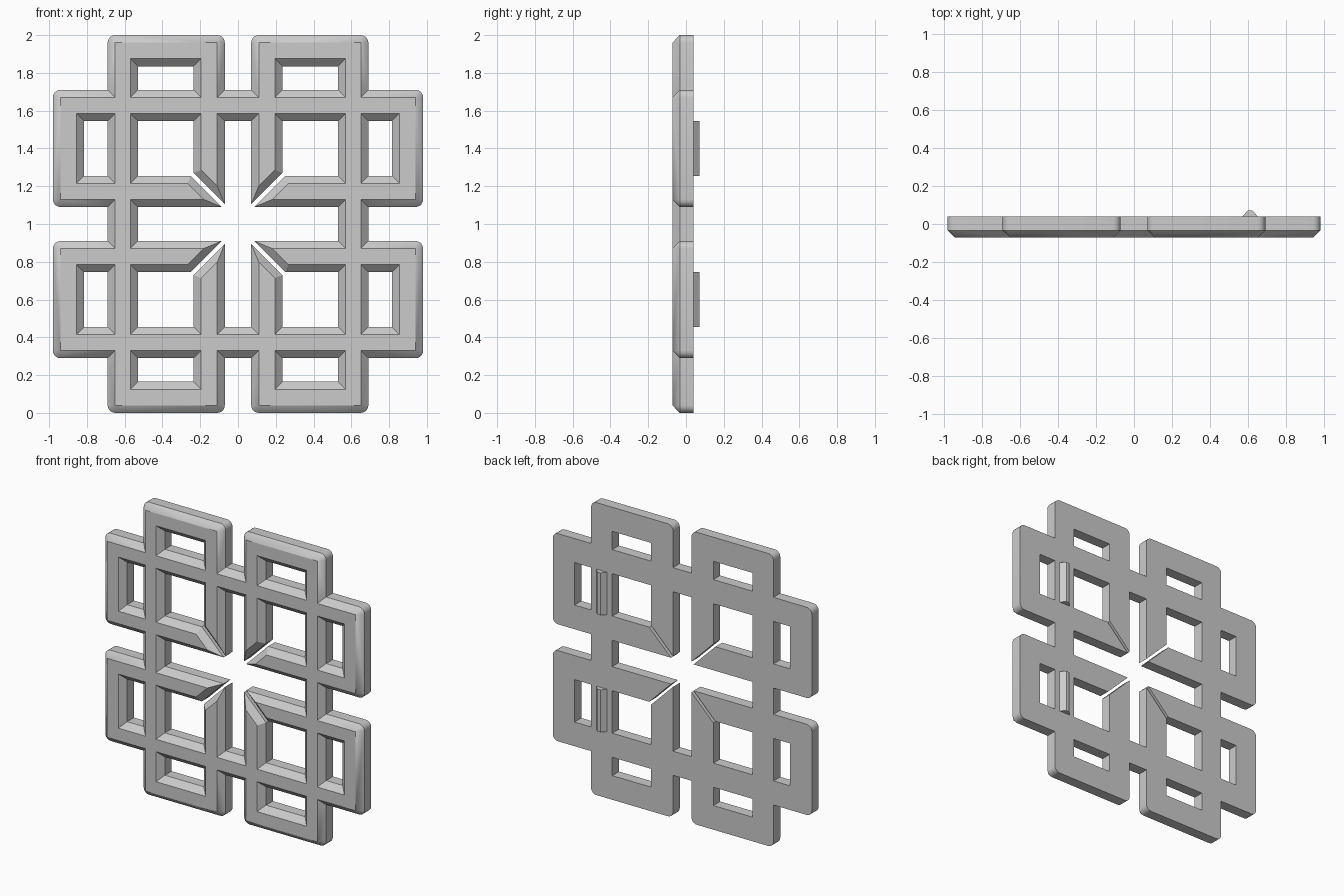
import bpy, bmesh, math
from mathutils import Vector

cube = bpy.data.objects.get("Cube")
if cube:
    bpy.data.objects.remove(cube, do_unlink=True)

FRONT, SHOULDER, BACK, RIB_TOP = -0.072, -0.033, 0.04, 0.072
BEVEL = 0.04

grey = bpy.data.materials.new("stone grey")
grey.use_nodes = True
grey.diffuse_color = (0.6, 0.6, 0.6, 1)
grey.node_tree.nodes["Principled BSDF"].inputs["Base Color"].default_value = (0.6, 0.6, 0.6, 1)


def on_seam(a, b):
    """True for an edge lying on a mirror plane."""
    return (a.x == 0 and b.x == 0) or (a.y == 0 and b.y == 0)


def inset(points, dist):
    """Mitred inset of a closed clockwise outline; seam edges stay put."""
    result = []
    n = len(points)
    for i, p in enumerate(points):
        prev, nxt = points[i - 1], points[(i + 1) % n]
        d1, d2 = (p - prev).normalized(), (nxt - p).normalized()
        n1, n2 = Vector((d1.y, -d1.x)), Vector((d2.y, -d2.x))
        a = 0 if on_seam(prev, p) else dist
        b = 0 if on_seam(p, nxt) else dist
        det = n1.x * n2.y - n1.y * n2.x
        result.append(p + Vector((a * n2.y - b * n1.y, b * n1.x - a * n2.x)) / det)
    return result


def corner(points, i, radius, steps=5):
    """Points of a rounded corner."""
    p = points[i]
    u = (points[i - 1] - p).normalized() * radius
    v = (points[(i + 1) % len(points)] - p).normalized() * radius
    angles = [math.pi / 2 * k / steps for k in range(steps + 1)]
    return [p + u * (1 - math.sin(t)) + v * (1 - math.cos(t)) for t in angles]


def add_walls(bm, outline, rounded=()):
    """Straight wall plus front chamfer; returns the front and back rim edges."""
    pts = [Vector(p) for p in outline]
    n = len(pts)
    front = [bm.verts.new((p.x, FRONT, p.y)) for p in inset(pts, BEVEL)]
    ring = []
    for i, p in enumerate(pts):
        ring += [(q, i) for q in (corner(pts, i, BEVEL) if i in rounded else [p])]
    mid = [bm.verts.new((q.x, SHOULDER, q.y)) for q, i in ring]
    back = [bm.verts.new((q.x, BACK, q.y)) for q, i in ring]
    for k in range(len(ring)):
        j = (k + 1) % len(ring)
        i0, i1 = ring[k][1], ring[j][1]
        if on_seam(pts[i0], pts[i1]):
            continue
        bm.faces.new((mid[k], mid[j], back[j], back[k]))
        if i0 == i1:
            bm.faces.new((front[i0], mid[j], mid[k]))
        else:
            bm.faces.new((front[i0], front[i1], mid[j], mid[k]))

    def rim(verts):
        m = len(verts)
        return [bm.edges.get((verts[i], verts[(i + 1) % m]))
                or bm.edges.new((verts[i], verts[(i + 1) % m])) for i in range(m)]
    return rim(front), rim(back)


def make_object(name, bm):
    mesh = bpy.data.meshes.new(name)
    bm.to_mesh(mesh)
    bm.free()
    mesh.materials.append(grey)
    obj = bpy.data.objects.new(name, mesh)
    bpy.context.collection.objects.link(obj)
    obj.location.z = 1
    return obj


# Bar limits in one quarter, measured from the centre
X0, X1, X2, X3, X4, X5 = 0.07, 0.235, 0.53, 0.69, 0.815, 0.98
Z0, Z1, Z2, Z3, Z4, Z5 = 0.09, 0.255, 0.545, 0.71, 0.835, 1.0
SLIT = 0.015

# Quarter outline: two overlapping loops, with a diagonal slit at the inner corner
quarter = [
    (0, Z3), (X0, Z3), (X0, Z5), (X3, Z5), (X3, Z3), (X5, Z3), (X5, Z0), (X3, Z0), (X3, 0),
    (X2, 0), (X2, Z0), (X0 + SLIT, Z0), (X1 + SLIT, Z1), (X2, Z1), (X2, Z2),
    (X1, Z2), (X1, Z1 + SLIT), (X0, Z0 + SLIT), (X0, Z2), (0, Z2)]


def window(xa, xb, za, zb):
    return [(xa, za), (xb, za), (xb, zb), (xa, zb)]


bm = bmesh.new()
fronts, backs = [], []
for outline, rounded in ((quarter, (2, 3, 5, 6)),
                         (window(X1, X2, Z3, Z4), ()),
                         (window(X3, X4, Z1, Z2), ())):
    f, b = add_walls(bm, outline, rounded)
    fronts += f
    backs += b
for edges, side in ((fronts, -1), (backs, 1)):
    bmesh.ops.triangle_fill(bm, edges=edges, use_beauty=True, normal=(0, side, 0))
bmesh.ops.recalc_face_normals(bm, faces=bm.faces)
lattice = make_object("lattice_panel", bm)
mirror = lattice.modifiers.new("four quarters", "MIRROR")
mirror.use_axis = (True, False, True)

bpy.ops.object.select_all(action="DESELECT")
lattice.select_set(True)
bpy.context.view_layer.objects.active = lattice
bpy.ops.object.shade_smooth_by_angle(angle=math.radians(25))

# Raised ribs on the back of one upright
bm = bmesh.new()
mid_x = (X2 + X3) / 2
section = [(-0.04, BACK), (-0.012, RIB_TOP), (0.012, RIB_TOP), (0.04, BACK)]
ends = [[bm.verts.new((mid_x + x, y, z)) for x, y in section] for z in (Z1, Z2)]
bm.faces.new(ends[0])
bm.faces.new(ends[1])
for i in range(4):
    j = (i + 1) % 4
    bm.faces.new((ends[0][i], ends[0][j], ends[1][j], ends[1][i]))
bmesh.ops.recalc_face_normals(bm, faces=bm.faces)
ribs = make_object("back_ribs", bm)
mirror = ribs.modifiers.new("upper and lower", "MIRROR")
mirror.use_axis = (False, False, True)
